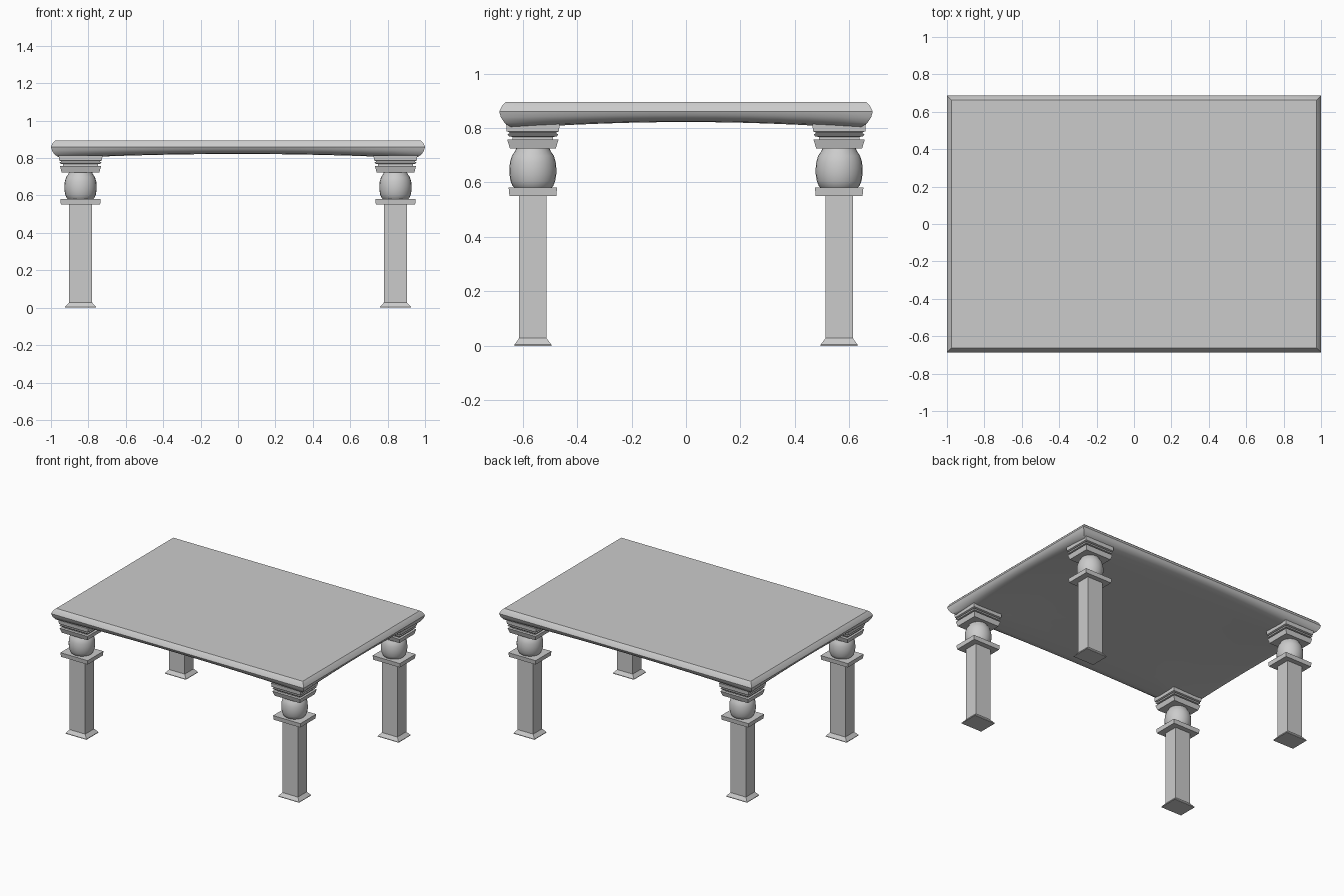
import bpy, bmesh
from math import pi, cos, sin

if "Cube" in bpy.data.objects:
    bpy.data.objects.remove(bpy.data.objects["Cube"])


def loft(name, rings, smooth=False, angle=30):
    """Join equal-length closed rings of points into a capped solid."""
    bm = bmesh.new()
    rows = [[bm.verts.new(p) for p in r] for r in rings]
    n = len(rows[0])
    for a, b in zip(rows, rows[1:]):
        for i in range(n):
            j = (i + 1) % n
            bm.faces.new((a[i], a[j], b[j], b[i]))
    bm.faces.new(rows[0][::-1])
    bm.faces.new(rows[-1])
    bmesh.ops.recalc_face_normals(bm, faces=bm.faces[:])
    me = bpy.data.meshes.new(name)
    bm.to_mesh(me)
    bm.free()
    ob = bpy.data.objects.new(name, me)
    bpy.context.collection.objects.link(ob)
    if smooth:
        bpy.ops.object.select_all(action='DESELECT')
        ob.select_set(True)
        bpy.context.view_layer.objects.active = ob
        bpy.ops.object.shade_smooth_by_angle(angle=angle * pi / 180)
    return ob


def square_stack(name, cx, cy, levels):
    """Stack of rectangles given as (half x, half y, z)."""
    return loft(name, [[(cx + sx * hx, cy + sy * hy, z)
                        for sx, sy in ((-1, -1), (1, -1), (1, 1), (-1, 1))]
                       for hx, hy, z in levels])


def turned(name, cx, cy, profile, seg=24):
    """Round part given as (radius, z)."""
    return loft(name, [[(cx + r * cos(2 * pi * i / seg), cy + r * sin(2 * pi * i / seg), z)
                        for i in range(seg)] for r, z in profile], True, 40)


# Tabletop: mitred moulded rim, flat top and gently arched underside
N = 12
t = [-1 + 2 * i / N for i in range(N)]
border = ([(a, -1) for a in t] + [(1, a) for a in t]
          + [(-a, 1) for a in t] + [(-1, -a) for a in t])


def under_z(u, v):
    return 0.80 + 0.022 * (1 - u * u * v * v)


def rim_ring(inset, z=None, drop=0.0):
    ring = []
    for u, v in border:
        zz = z if z is not None else 0.86 - drop * (0.86 - under_z(u, v))
        ring.append((u * (1.0 - inset), v * (0.686 - inset), zz))
    return ring


rings = [rim_ring(0.024, 0.895), rim_ring(0.010, 0.881), rim_ring(0.0, 0.86),
         rim_ring(0.006, drop=0.35), rim_ring(0.020, drop=0.70),
         rim_ring(0.042, drop=0.93), rim_ring(0.075, drop=1.0)]
for k in (0.75, 0.5, 0.25, 0.05):
    rings.append([(0.925 * u * k, 0.611 * v * k, under_z(u * k, v * k)) for u, v in border])
loft("tabletop", rings, True, 32)

# Four legs
for sx, side in ((-1, "left"), (1, "right")):
    for sy, end in ((-1, "front"), (1, "back")):
        x, y, tag = sx * 0.842, sy * 0.5625, f"{end}_{side}"
        # square post with flared foot
        square_stack(f"{tag}_post", x, y, [
            (0.083, 0.068, 0), (0.083, 0.068, 0.004), (0.0615, 0.0505, 0.028),
            (0.0615, 0.0505, 0.555)])
        # plate under the bulb
        square_stack(f"{tag}_lower_plate", x, y, [
            (0.105, 0.086, 0.551), (0.108, 0.089, 0.581)])
        # turned bulb
        turned(f"{tag}_bulb", x, y, [
            (0.066, 0.578), (0.075, 0.588), (0.082, 0.605), (0.086, 0.63), (0.0865, 0.65),
            (0.084, 0.675), (0.077, 0.698), (0.066, 0.714), (0.060, 0.728)])
        # plate over the bulb
        square_stack(f"{tag}_upper_plate", x, y, [
            (0.101, 0.084, 0.724), (0.110, 0.094, 0.757)])
        # stepped capital meeting the tabletop
        square_stack(f"{tag}_capital", x, y, [
            (0.094, 0.074, 0.755), (0.094, 0.074, 0.767), (0.107, 0.089, 0.770),
            (0.112, 0.093, 0.778), (0.105, 0.086, 0.780), (0.105, 0.086, 0.784),
            (0.115, 0.096, 0.788), (0.117, 0.098, 0.815)])
